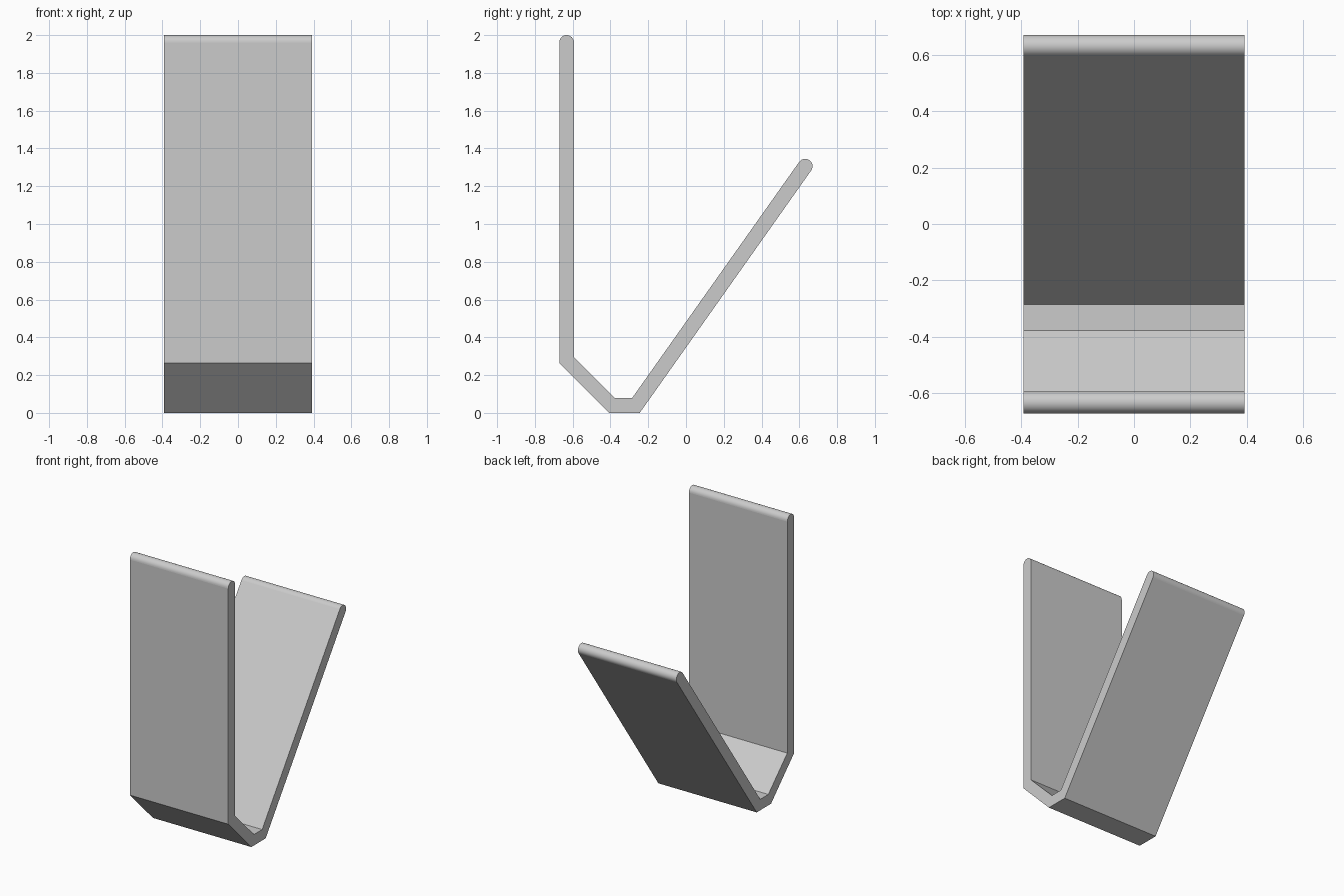
import bpy
import bmesh
from math import radians
from mathutils import Matrix, Vector

HALF_WIDTH = 0.392
RADIUS = 0.039
CAP_STEPS = 16

default_cube = bpy.data.objects.get("Cube")
if default_cube:
    bpy.data.objects.remove(default_cube, do_unlink=True)


def make_material(name, colour):
    mat = bpy.data.materials.new(name)
    mat.use_nodes = True
    mat.diffuse_color = colour
    bsdf = next(n for n in mat.node_tree.nodes if n.type == "BSDF_PRINCIPLED")
    bsdf.inputs["Base Color"].default_value = colour
    return mat


def round_tip(centre, along):
    """Half circle around the end of a strip, turning counter-clockwise."""
    start = Matrix.Rotation(radians(-90), 2) @ Vector(along).normalized() * RADIUS
    return [Vector(centre) + Matrix.Rotation(radians(180 * i / CAP_STEPS), 2) @ start
            for i in range(CAP_STEPS + 1)]


# Side outline (y, z): folded base, sloping arm, upright arm
sloping_tip = round_tip((0.631, 1.306), (0.577, 0.816))
upright_tip = round_tip((-0.632, 1.961), (0, 1))
outer_base = [Vector(p) for p in ((-0.671, 0.265), (-0.408, 0), (-0.245, 0))]
inner_base = [Vector(p) for p in ((-0.285, 0.079), (-0.377, 0.079), (-0.593, 0.294))]
outline = outer_base + sloping_tip + inner_base + upright_tip

# Extrude the outline across the width
bm = bmesh.new()
side = bm.faces.new([bm.verts.new((-HALF_WIDTH, y, z)) for y, z in outline])
extruded = bmesh.ops.extrude_face_region(bm, geom=[side], use_keep_orig=True)
bmesh.ops.translate(bm, vec=(2 * HALF_WIDTH, 0, 0),
                    verts=[v for v in extruded["geom"] if isinstance(v, bmesh.types.BMVert)])
bmesh.ops.recalc_face_normals(bm, faces=bm.faces)

# Only the narrow facets of the rounded tips are smooth
for face in bm.faces:
    face.smooth = face.calc_area() < 2 * HALF_WIDTH * RADIUS

mesh = bpy.data.meshes.new("folded_stand")
bm.to_mesh(mesh)
bm.free()
mesh.materials.append(make_material("light grey", (0.6, 0.6, 0.6, 1)))
stand = bpy.data.objects.new("folded_stand", mesh)
bpy.context.collection.objects.link(stand)
